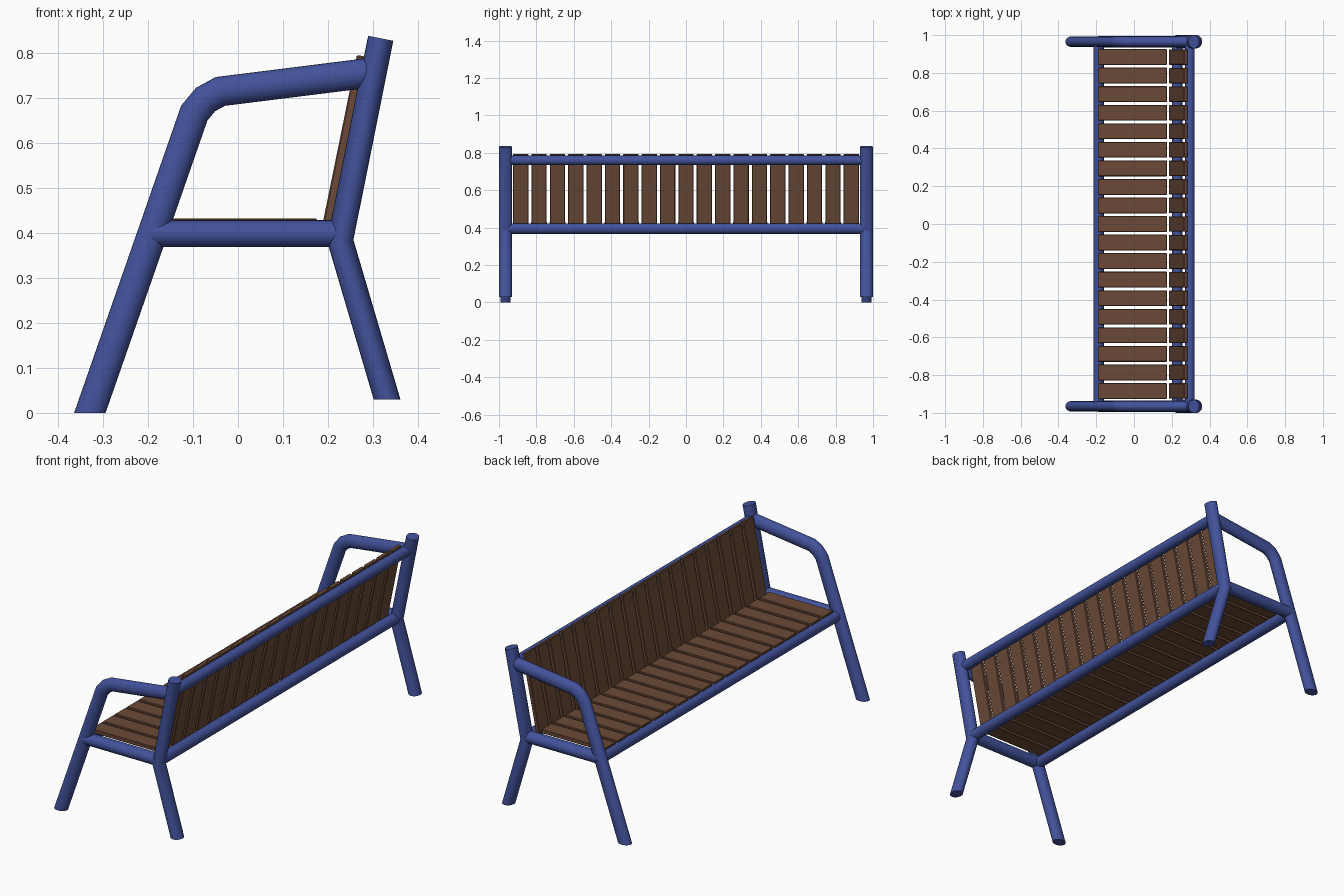
import bpy, bmesh, math
from mathutils import Vector

if "Cube" in bpy.data.objects:
    bpy.data.objects.remove(bpy.data.objects["Cube"])


def material(name, rgb):
    m = bpy.data.materials.new(name)
    m.diffuse_color = (*rgb, 1)
    m.use_nodes = True
    m.node_tree.nodes["Principled BSDF"].inputs["Base Color"].default_value = m.diffuse_color
    return m


BLUE = material("blue paint", (0.055, 0.085, 0.33))
BROWN = material("brown wood", (0.145, 0.068, 0.038))


def finish(bm, name, mat, angle=25):
    bmesh.ops.recalc_face_normals(bm, faces=bm.faces)
    me = bpy.data.meshes.new(name)
    bm.to_mesh(me)
    bm.free()
    me.materials.append(mat)
    for p in me.polygons:
        p.use_smooth = True
    me.set_sharp_from_angle(angle=math.radians(angle))
    ob = bpy.data.objects.new(name, me)
    bpy.context.collection.objects.link(ob)
    return ob


def loft(rings, name, mat):
    bm = bmesh.new()
    rows = [[bm.verts.new(p) for p in r] for r in rings]
    n = len(rows[0])
    for a, b in zip(rows, rows[1:]):
        for i in range(n):
            j = (i + 1) % n
            bm.faces.new((a[i], a[j], b[j], b[i]))
    bm.faces.new(rows[0])
    bm.faces.new(rows[-1])
    return finish(bm, name, mat)


ANGLES = [2 * math.pi * i / 24 for i in range(24)]


def side_tube(name, path, y, r, ry, level_start=False):
    """Mitred oval tube along a path in the x-z plane."""
    pts = [Vector(p) for p in path]
    norms = []
    for a, b in zip(pts, pts[1:]):
        d = (b - a).normalized()
        norms.append(Vector((d.y, -d.x)))
    rings = []
    for i, p in enumerate(pts):
        n0, n1 = norms[max(i - 1, 0)], norms[min(i, len(norms) - 1)]
        off = (n0 + n1).normalized()
        off /= off.dot(n1)
        if i == 0 and level_start:          # foot cut parallel to the ground
            off = Vector((1 / n1.x, 0))
        rings.append([(p.x + off.x * r * math.cos(t), y + ry * math.sin(t),
                       p.y + off.y * r * math.cos(t)) for t in ANGLES])
    return loft(rings, name, BLUE)


def long_rail(name, x, z, r, half):
    rings = [[(x + r * math.cos(t), y, z + r * math.sin(t)) for t in ANGLES]
             for y in (-half, half)]
    return loft(rings, name, BLUE)


def slat(name, start, end, y, width, thick):
    """Board with eased edges, centred on the line start-end in x-z."""
    a, b = Vector((start[0], y, start[1])), Vector((end[0], y, end[1]))
    d = (b - a).normalized()
    n = Vector((-d.z, 0, d.x)) * thick / 2
    w = Vector((0, width / 2, 0))
    bm = bmesh.new()
    q = [[bm.verts.new(c + s * w + u * n)
          for s, u in ((-1, -1), (1, -1), (1, 1), (-1, 1))] for c in (a, b)]
    for i in range(4):
        j = (i + 1) % 4
        bm.faces.new((q[0][i], q[0][j], q[1][j], q[1][i]))
    bm.faces.new(q[0])
    bm.faces.new(q[1])
    bmesh.ops.bevel(bm, geom=bm.edges[:], offset=0.003, segments=1,
                    affect='EDGES')
    return finish(bm, name, BROWN, 30)


# Side frames
for side, y in (("left", -0.965), ("right", 0.965)):
    side_tube(f"front_leg_and_armrest_{side}",
              [(-0.329, 0), (-0.097, 0.666), (-0.072, 0.696),
               (-0.039, 0.714), (0.305, 0.757)], y, 0.033, 0.028, True)
    side_tube(f"back_leg_and_post_{side}",
              [(0.331, 0.03), (0.227, 0.383), (0.317, 0.832)],
              y, 0.0285, 0.035, True)
    side_tube(f"seat_side_rail_{side}",
              [(-0.19, 0.398), (0.225, 0.398)], y, 0.03, 0.031)

# Long rails
long_rail("front_seat_rail", -0.187, 0.395, 0.028, 0.955)
long_rail("back_seat_rail", 0.228, 0.395, 0.028, 0.955)
long_rail("top_back_rail", 0.295, 0.76, 0.026, 0.955)

# Seat and backrest slats
for i in range(19):
    y = (i - 9) * 0.0982
    slat(f"seat_slat_{i + 1}", (-0.19, 0.422), (0.175, 0.422), y, 0.084, 0.02)
    slat(f"back_slat_{i + 1}", (0.195, 0.405), (0.274, 0.793), y, 0.082, 0.02)
